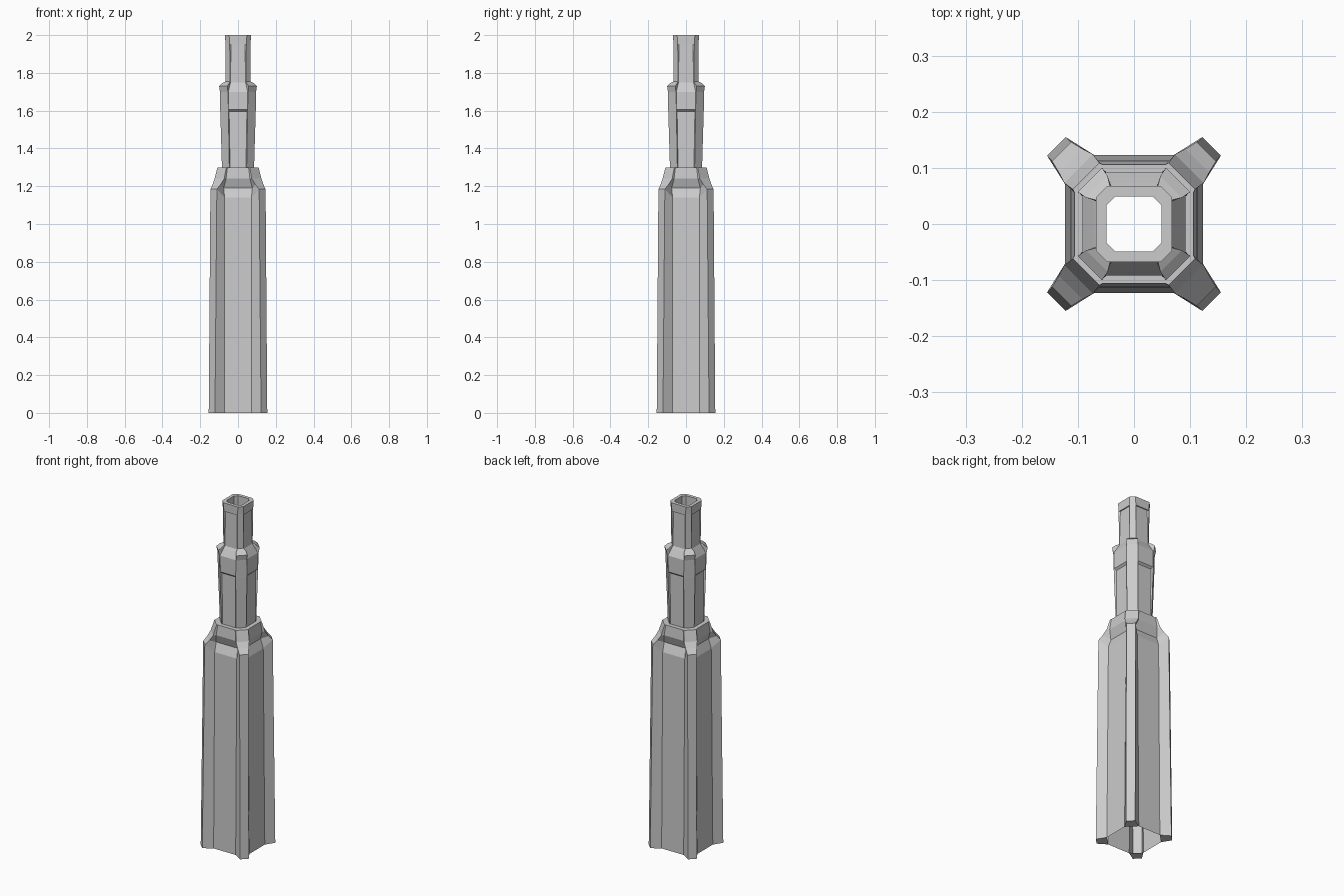
import bpy, bmesh


def ring(bm, zp, d, w, zr, r, c):
    """16-point section: wall panels at distance d (half width w, height zp),
    corner ribs reaching out to r (half width c, height zr)."""
    quarter = [(d, -w, zp), (d, w, zp), (r, c, zr), (c, r, zr)]
    verts = []
    for _ in range(4):
        verts += [bm.verts.new(p) for p in quarter]
        quarter = [(-y, x, z) for x, y, z in quarter]
    return verts


def loft(name, levels, cap_ribs=False):
    bm = bmesh.new()
    rings = [ring(bm, *lv) for lv in levels]
    for a, b in zip(rings, rings[1:]):
        for i in range(16):
            j = (i + 1) % 16
            bm.faces.new((a[i], a[j], b[j], b[i]))
    if cap_ribs:
        # underside of each corner fin; the shaft itself stays open
        for k in range(0, 16, 4):
            a = rings[0]
            bm.faces.new((a[(k + 4) % 16], a[k + 3], a[k + 2], a[k + 1]))
    mesh = bpy.data.meshes.new(name)
    bm.to_mesh(mesh)
    bm.free()
    ob = bpy.data.objects.new(name, mesh)
    bpy.context.collection.objects.link(ob)
    return ob


# Tall lower shaft with four diagonal fins and an overhanging shoulder
loft("lower_shaft", [
    (0.00, .123, .071, 0.00, .155, .122),
    (1.14, .113, .071, 1.185, .146, .112),
    (1.19, .092, .076, 1.21, .134, .092),
    (1.24, .111, .063, 1.24, .124, .073),
    (1.30, .106, .056, 1.30, .109, .062),
    (1.30, .082, .042, 1.30, .085, .046),
], cap_ribs=True)

# Middle section: recessed panels, flaring corner ribs, band and corner nubs
loft("middle_shaft", [
    (1.30, .082, .042, 1.30, .085, .046),
    (1.595, .080, .047, 1.60, .094, .051),
    (1.605, .091, .050, 1.605, .094, .051),
    (1.70, .092, .051, 1.70, .0955, .053),
    (1.715, .084, .048, 1.73, .100, .057),
    (1.735, .073, .043, 1.745, .085, .047),
    (1.75, .064, .040, 1.755, .065, .042),
])

# Top section: recessed panels, rim band and open mouth
loft("top_spout", [
    (1.75, .064, .040, 1.755, .065, .042),
    (1.95, .061, .037, 1.95, .067, .044),
    (1.95, .067, .042, 1.955, .067, .044),
    (2.00, .068, .045, 2.00, .068, .047),
    (2.00, .049, .031, 2.00, .049, .033),
    (1.85, .049, .031, 1.85, .049, .033),
])
